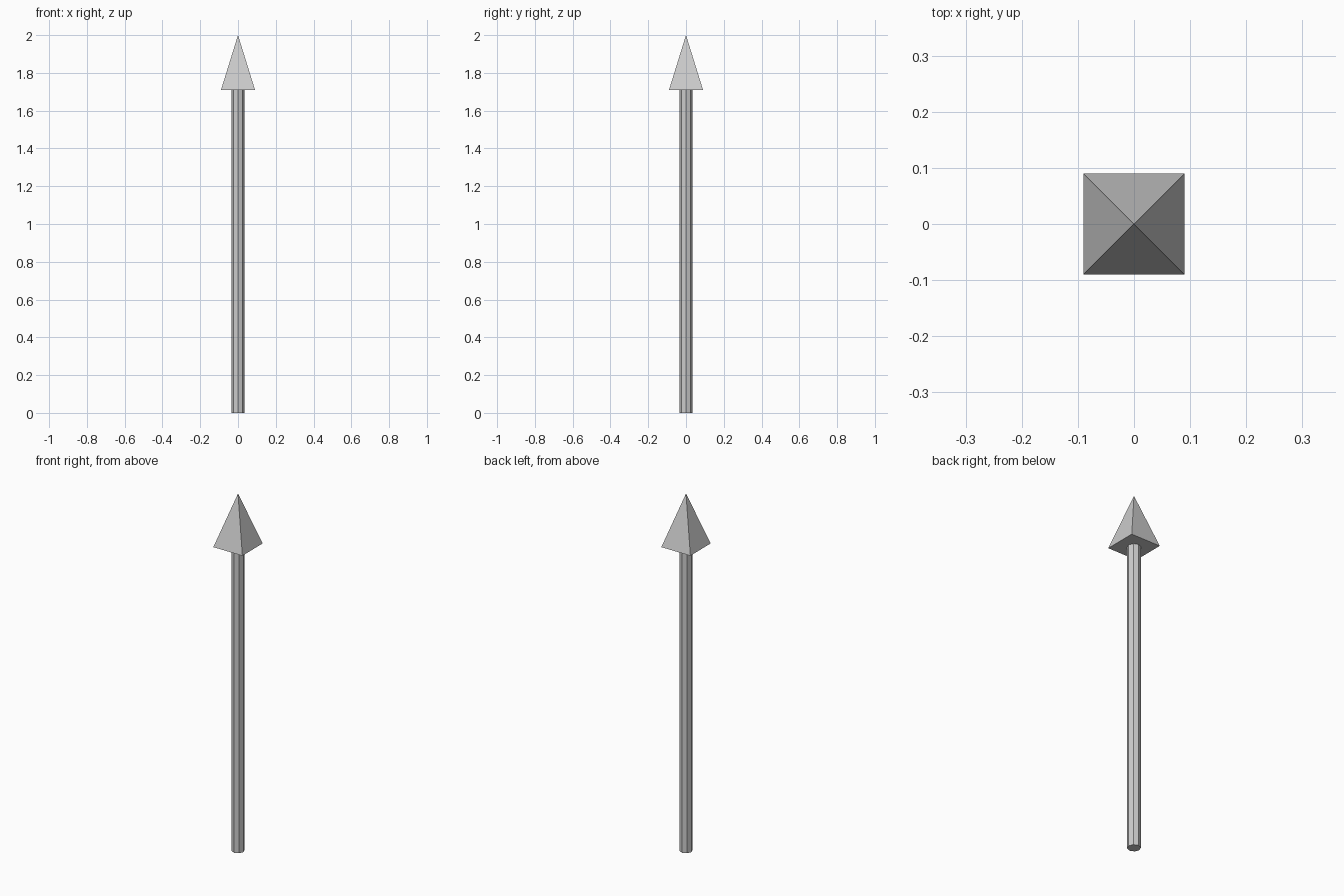
import bpy
from math import radians, sqrt

if "Cube" in bpy.data.objects:
    bpy.data.objects.remove(bpy.data.objects["Cube"])

HEAD_BASE = 1.71
TOP = 2.0

# Octagonal shaft
bpy.ops.mesh.primitive_cylinder_add(
    vertices=8, radius=0.034, depth=HEAD_BASE, location=(0, 0, HEAD_BASE / 2))
bpy.context.object.name = "shaft"

# Square pyramid head, sides aligned with the axes
bpy.ops.mesh.primitive_cone_add(
    vertices=4, radius1=0.09 * sqrt(2), radius2=0, depth=TOP - HEAD_BASE,
    location=(0, 0, (HEAD_BASE + TOP) / 2), rotation=(0, 0, radians(45)))
bpy.context.object.name = "pointed_head"
